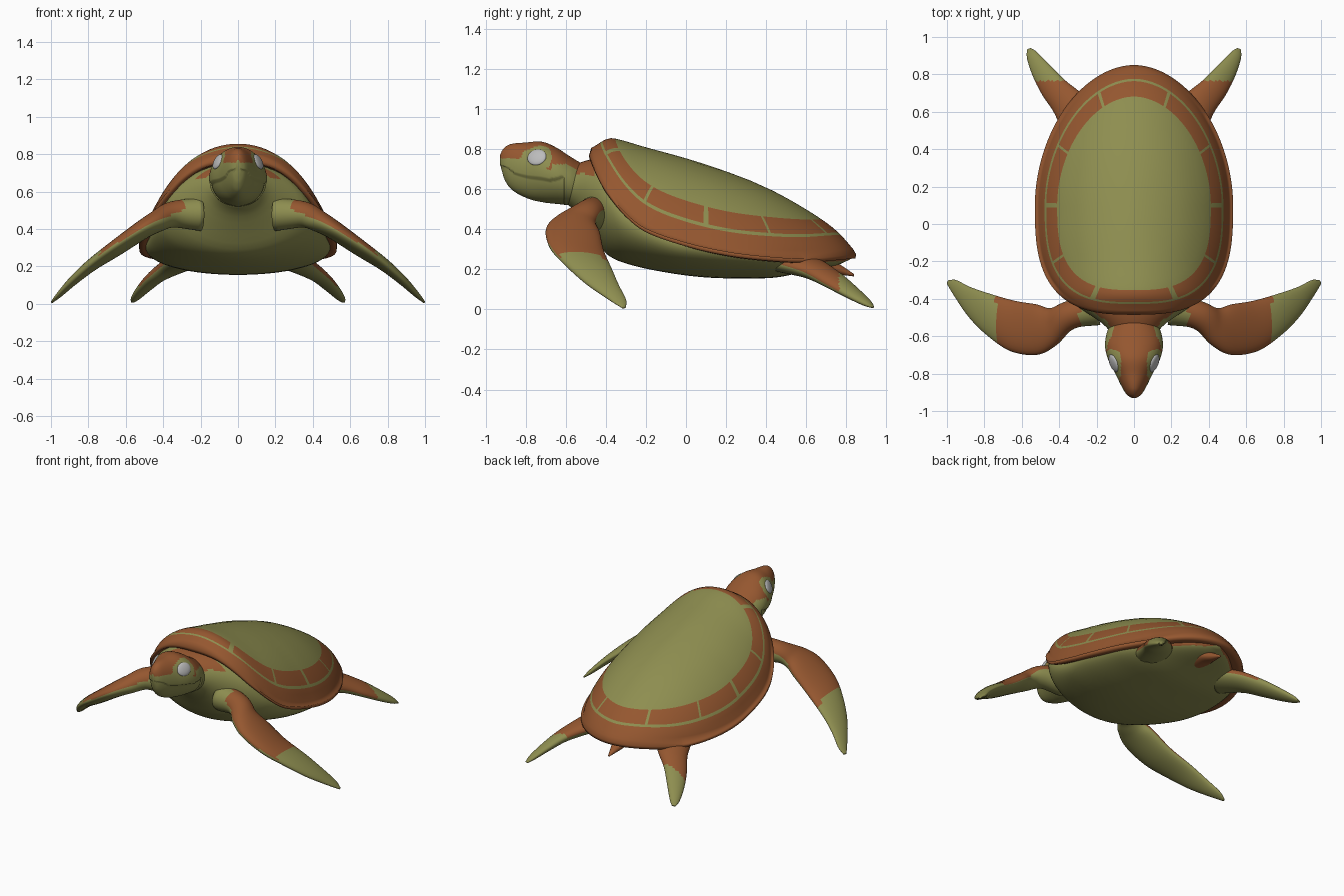
import bpy, bmesh, math
from mathutils import Vector, Matrix

cube = bpy.data.objects.get("Cube")
if cube:
    bpy.data.objects.remove(cube, do_unlink=True)


def material(name, rgb):
    m = bpy.data.materials.new(name)
    m.use_nodes = True
    m.diffuse_color = (*rgb, 1)
    m.node_tree.nodes["Principled BSDF"].inputs["Base Color"].default_value = (*rgb, 1)
    return m


PALETTE = [material("olive green", (0.27, 0.27, 0.08)),
           material("rust brown", (0.30, 0.095, 0.029)),
           material("pale grey", (0.5, 0.5, 0.5))]
OLIVE, BROWN, GREY = range(3)


def smooth_at(table, t):
    """Smooth interpolation of table rows, keyed by their first value."""
    t = min(max(t, table[0][0]), table[-1][0])
    i = max(k for k in range(len(table) - 1) if table[k][0] <= t)
    a, b = table[i], table[i + 1]
    p, q = table[max(i - 1, 0)], table[min(i + 2, len(table) - 1)]
    h = b[0] - a[0]
    f = (t - a[0]) / h
    out = []
    for k in range(1, len(a)):
        ma = (b[k] - p[k]) / (b[0] - p[0]) * h
        mb = (q[k] - a[k]) / (q[0] - a[0]) * h
        out.append((1 + 2 * f) * (1 - f) ** 2 * a[k] + f * (1 - f) ** 2 * ma
                   + f * f * (3 - 2 * f) * b[k] + f * f * (f - 1) * mb)
    return out


def finish(name, bm, rule, mirror=False):
    bmesh.ops.recalc_face_normals(bm, faces=bm.faces)
    bm.normal_update()
    for f in bm.faces:
        f.smooth = True
        f.material_index = rule(f.calc_center_median(), f.normal)
    me = bpy.data.meshes.new(name)
    bm.to_mesh(me)
    bm.free()
    for m in PALETTE:
        me.materials.append(m)
    ob = bpy.data.objects.new(name, me)
    bpy.context.collection.objects.link(ob)
    if mirror:
        ob.modifiers.new("Mirror", 'MIRROR')
    return ob


def loft(name, rings, rule, mirror=False):
    bm = bmesh.new()
    vs = [[bm.verts.new(p) for p in r] for r in rings]
    n = len(vs[0])
    for a, b in zip(vs, vs[1:]):
        for i in range(n):
            j = (i + 1) % n
            bm.faces.new((a[i], a[j], b[j], b[i]))
    bm.faces.new(vs[0])
    bm.faces.new(vs[-1])
    return finish(name, bm, rule, mirror)


def steps(a, b, n):
    return [a + (b - a) * i / n for i in range(n + 1)]


def angles(n):
    return [2 * math.pi * i / n for i in range(n)]


def oval_rings(table, n_len, n_round):
    """Upright oval sections: y, half width, bottom, top."""
    rings = []
    for y in steps(table[0][0], table[-1][0], n_len):
        w, lo, hi = smooth_at(table, y)
        rings.append([Vector((w * math.cos(a), y, (lo + hi) / 2 + (hi - lo) / 2 * math.sin(a)))
                      for a in angles(n_round)])
    return rings


# Shell: domed plate over a rounded outline, blunt in front and tapering behind
WIDE, MID = 0.53, 0.1
RIDGE = [(-.485, .80), (-.45, .82), (-.40, .85), (-.36, .855), (-.2, .81), (0, .755),
         (.2, .69), (.4, .61), (.6, .50), (.75, .395), (.85, .285)]
RIM = [(-.485, .77), (-.45, .69), (-.4, .60), (-.3, .48), (-.2, .405), (0, .335),
       (.2, .29), (.4, .265), (.6, .255), (.85, .275)]


def span(dy):
    return (0.585, 2.9) if dy < 0 else (0.75, 1.9)


def reach(x, y):
    """0 at the shell centre, 1 on its outline."""
    length, n = span(y - MID)
    return ((abs(x) / WIDE) ** n + (abs(y - MID) / length) ** n) ** (1 / n)


def dome(x, y):
    length, n = span(y - MID)
    w = WIDE * max(0, 1 - (abs(y - MID) / length) ** n) ** (1 / n)
    u = min(1, abs(x) / (0.965 * w)) if w > 0.001 else 1
    rim, ridge = smooth_at(RIM, y)[0], smooth_at(RIDGE, y)[0]
    return rim + (ridge - rim) * (1 - u * u) ** 0.68


def outline_point(a, s):
    c, d = math.cos(a), math.sin(a)
    r = s / reach(c, MID + d)
    return c * r, MID + d * r


SEAMS = [math.atan2(y - MID, x) for x, y in
         [(.2, .75), (.42, .43), (.5, .1), (.45, -.22), (.22, -.4)]]


def shell_colour(c, n):
    s = reach(c.x, c.y)
    a = math.atan2(c.y - MID, abs(c.x))
    seam = any(abs(a - t) < 0.02 for t in SEAMS)
    if n.z < -0.1:
        return BROWN
    return OLIVE if s < 0.775 or 0.885 < s < 0.902 or (seam and s < 0.9) else BROWN


rings = []
for s in (.03, .15, .3, .45, .55, .63, .7, .74, .775, .81, .85, .885, .902, .93, .96, .98, 1):
    flat = [outline_point(a, s) for a in angles(240)]
    rings.append([(x, y, dome(x, y)) for x, y in flat])
for s, drop in ((.995, .02), (.95, .022), (.8, .0)):
    rings.append([(*outline_point(a, s), smooth_at(RIM, outline_point(a, 1)[1])[0] - drop)
                  for a in angles(240)])
shell = loft("shell", rings, shell_colour)

# Body: belly, chest and neck base
BODY = [(-.6, .11, .53, .70), (-.54, .16, .48, .73), (-.47, .26, .38, .75), (-.4, .36, .28, .75),
        (-.3, .43, .23, .65), (-.1, .475, .185, .5), (.1, .495, .16, .45), (.3, .47, .155, .4),
        (.45, .42, .16, .36), (.6, .31, .19, .33), (.75, .14, .22, .29), (.82, .02, .25, .27)]
loft("body", oval_rings(BODY, 60, 64),
     lambda c, n: BROWN if (c.y > .52 and n.z > -.75) or (c.y < -.45 and n.z > .55) else OLIVE)

# Head with a beak and a stepped lower jaw
HEAD = [(-.93, .012, .70, .77), (-.915, .036, .65, .80), (-.88, .06, .60, .825),
        (-.8, .1, .555, .834), (-.72, .14, .535, .838), (-.65, .155, .527, .81),
        (-.58, .145, .52, .765), (-.52, .12, .51, .73), (-.44, .11, .5, .7)]
MOUTH = [(-.93, .72), (-.9, .71), (-.85, .675), (-.75, .652), (-.68, .648), (-.6, .668)]
EYE = Vector((.108, -.745, .76))


def head_colour(c, n):
    near_eye = math.hypot((c.y - EYE.y) / .075, (c.z - EYE.z) / .075) < 1
    if near_eye and abs(c.x) > .07:
        return OLIVE
    spot = any(math.hypot(c.y - y, c.z - z) < .016 for y, z in ((-.76, .705), (-.685, .71)))
    edge = .755 if c.y < -.75 else .725 - max(0, c.y + .6) * .5
    return BROWN if c.z > edge or spot else OLIVE


rings = oval_rings(HEAD, 90, 96)
for ring in rings:
    for p in ring:
        if p.y < -.61 and p.z < smooth_at(MOUTH, p.y)[0]:
            p.x *= 0.93
            p.y += 0.008
loft("head", rings, head_colour)

# Eyes: flattened ovals turned forward and up
bm = bmesh.new()
bmesh.ops.create_uvsphere(bm, u_segments=24, v_segments=16, radius=1)
turn = Matrix.Rotation(math.radians(-22), 4, 'Z') @ Matrix.Rotation(math.radians(-25), 4, 'Y')
bm.transform(Matrix.Translation(EYE) @ turn @ Matrix.Diagonal((.014, .05, .043, 1)))
finish("eyes", bm, lambda c, n: GREY, True)


# Flippers: sections between a leading and a trailing edge
def flipper(name, rows, rule):
    table = [(i, *lead, *trail, half) for i, (lead, trail, half) in enumerate(rows)]
    rings = []
    for t in steps(0, len(rows) - 1, 48):
        v = smooth_at(table, t)
        lead, trail, half = Vector(v[:3]), Vector(v[3:6]), v[6]
        ahead = smooth_at(table, t + .05)
        behind = smooth_at(table, t - .05)
        along = Vector([ahead[k] + ahead[k + 3] - behind[k] - behind[k + 3] for k in range(3)])
        up = along.cross(trail - lead).normalized()
        mid, side = (lead + trail) / 2, (trail - lead) / 2
        rings.append([mid + side * math.cos(a) + up * half * math.sin(a) for a in angles(32)])
    loft(name, rings, rule, True)


flipper("front_flippers", [
    ((.18, -.54, .48), (.22, -.36, .48), .09),
    ((.32, -.56, .475), (.38, -.42, .48), .07),
    ((.42, -.65, .45), (.45, -.45, .43), .058),
    ((.52, -.70, .40), (.52, -.43, .38), .05),
    ((.66, -.68, .31), (.64, -.41, .29), .042),
    ((.78, -.60, .22), (.78, -.37, .20), .033),
    ((.88, -.50, .13), (.88, -.335, .12), .025),
    ((.96, -.385, .05), (.95, -.30, .05), .015),
    ((1.0, -.32, .008), (.99, -.30, .01), .005)],
    lambda c, n: BROWN if .29 < c.x < .74 and n.z > .2 else OLIVE)

flipper("rear_flippers", [
    ((.36, .42, .24), (.16, .56, .25), .06),
    ((.42, .58, .19), (.26, .68, .22), .05),
    ((.49, .69, .13), (.37, .77, .17), .038),
    ((.54, .79, .075), (.45, .85, .105), .028),
    ((.57, .88, .03), (.52, .92, .04), .017),
    ((.573, .93, .01), (.55, .94, .012), .005)],
    lambda c, n: BROWN if c.y < .765 and n.z > -.2 else OLIVE)

# Tail
TAIL = [(.55, .10, .19, .31), (.68, .065, .19, .27), (.76, .035, .175, .23), (.84, .006, .165, .177)]
loft("tail", oval_rings(TAIL, 20, 24), lambda c, n: BROWN)
